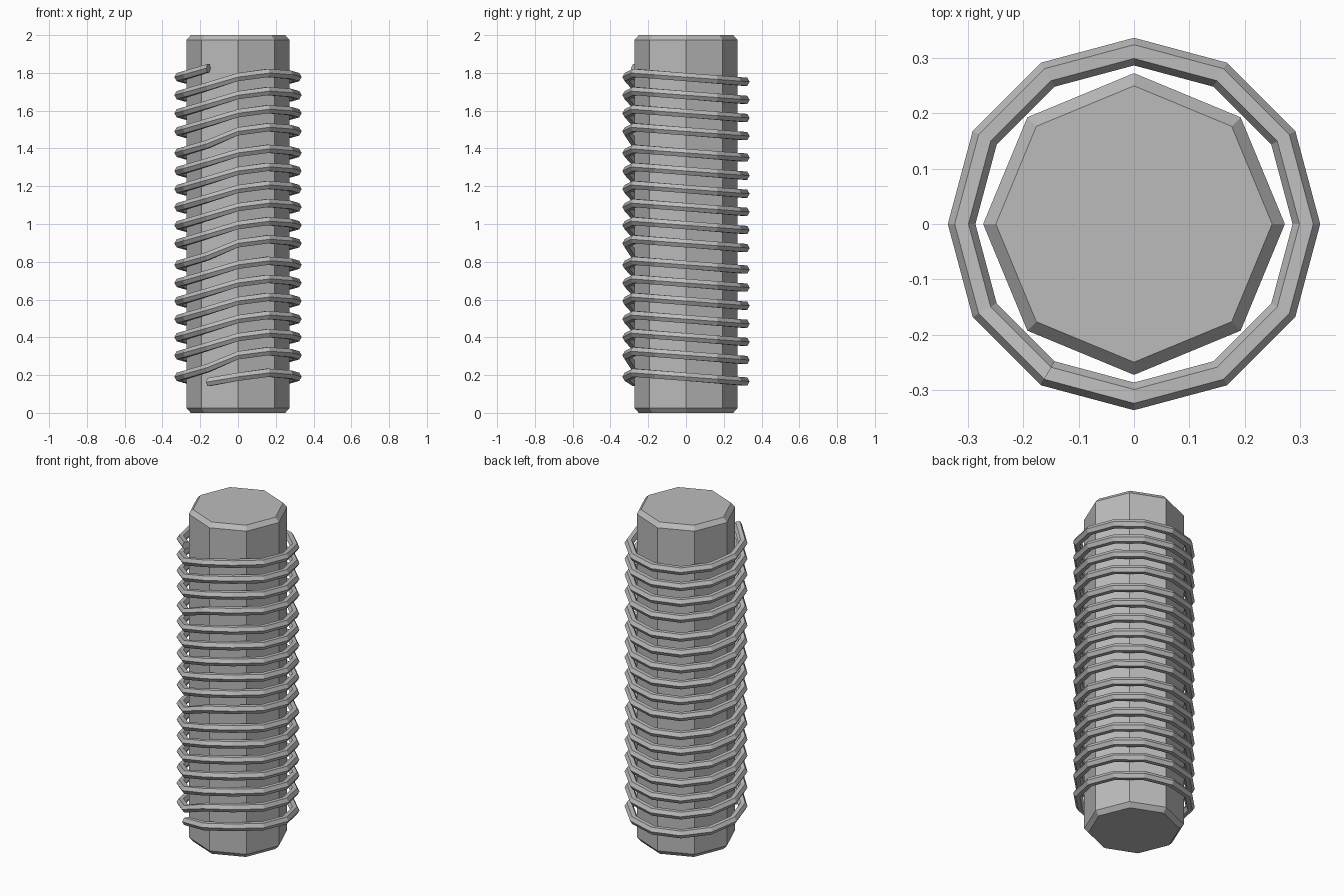
import bpy, bmesh
from math import cos, sin, pi, radians

cube = bpy.data.objects.get("Cube")
if cube:
    bpy.data.objects.remove(cube, do_unlink=True)

grey = bpy.data.materials.new("plain grey")
grey.use_nodes = True
colour = (0.5, 0.5, 0.5, 1)
grey.diffuse_color = colour
grey.node_tree.nodes["Principled BSDF"].inputs["Base Color"].default_value = colour


def loft(name, loops):
    """Skin a list of closed loops and cap both ends."""
    bm = bmesh.new()
    rings = [[bm.verts.new(p) for p in loop] for loop in loops]
    for a, b in zip(rings, rings[1:]):
        n = len(a)
        for i in range(n):
            j = (i + 1) % n
            bm.faces.new((a[i], a[j], b[j], b[i]))
    bm.faces.new(rings[0])
    bm.faces.new(rings[-1])
    bmesh.ops.recalc_face_normals(bm, faces=bm.faces)
    mesh = bpy.data.meshes.new(name)
    bm.to_mesh(mesh)
    bm.free()
    mesh.materials.append(grey)
    obj = bpy.data.objects.new(name, mesh)
    bpy.context.collection.objects.link(obj)
    return obj


# Octagonal core with chamfered ends
def octagon(r, z):
    return [(r * cos(k * pi / 4), r * sin(k * pi / 4), z) for k in range(8)]


loft("core", [octagon(r, z) for r, z in
              ((0.25, 0), (0.273, 0.026), (0.273, 1.974), (0.25, 2))])

# Coiled wire: tilted turns joined by a rise across the front
COIL, WIRE, TURNS = 0.312, 0.025, 17


def turn_height(i):
    return 0.191 + 0.0958 * i + 0.018 * sum(i >= k for k in (1, 7, 13))


def wire_section(angle, z):
    a = radians(angle)
    loop = []
    for k in range(6):
        r = COIL + WIRE * cos(k * pi / 3)
        loop.append((r * cos(a), r * sin(a), z + WIRE * sin(k * pi / 3)))
    return loop


path = [(240, turn_height(0) - 0.028)]
for i in range(TURNS):
    z = turn_height(i)
    path.append((270, z))
    for angle in range(300, 571, 30):
        path.append((angle, z - 0.08 * COIL * sin(radians(angle))))
    path.append((600, z + 0.047))
loft("coiled_wire", [wire_section(a, z) for a, z in path])
